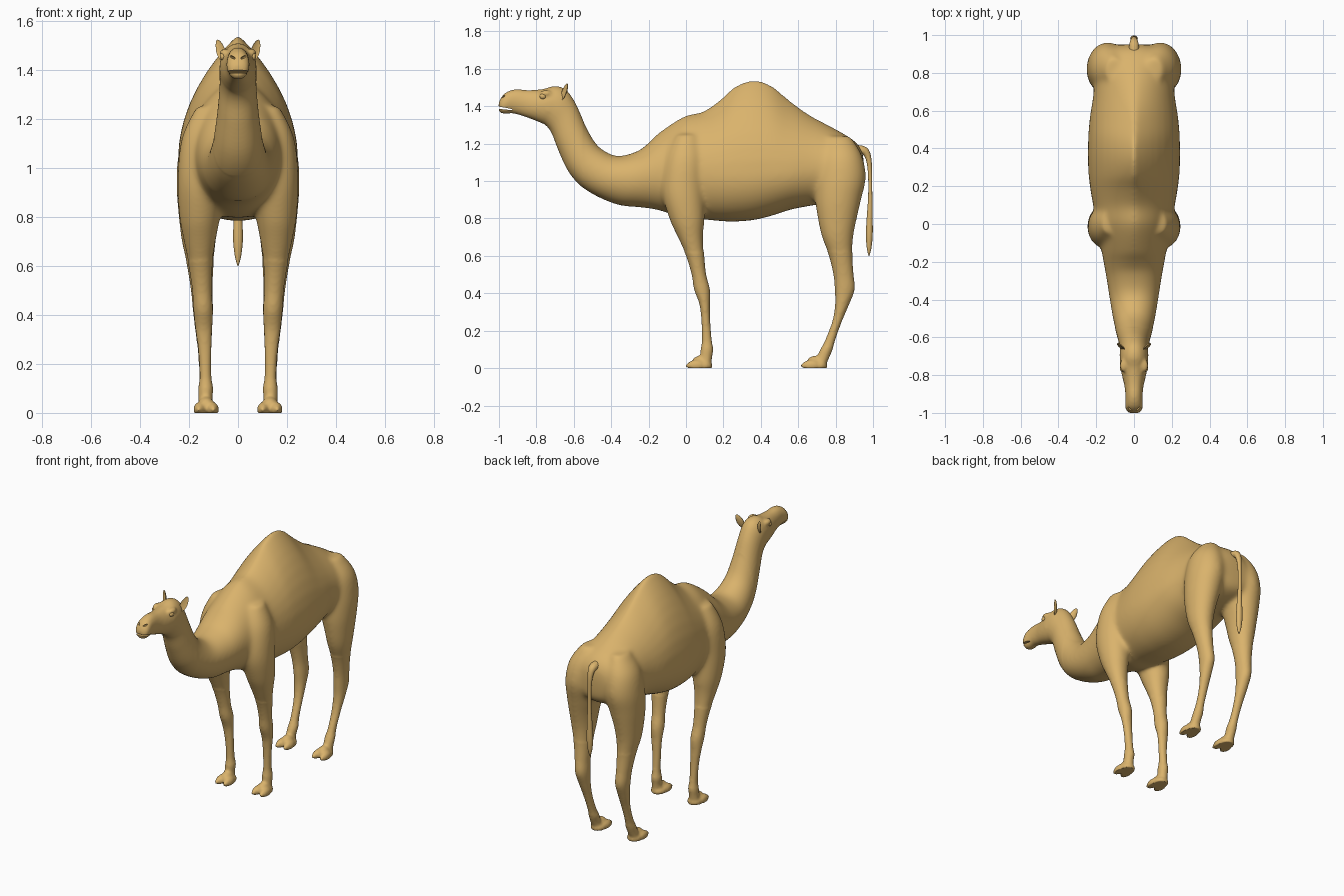
import bpy, bmesh, math
from mathutils import Vector, Matrix

if "Cube" in bpy.data.objects:
    bpy.data.objects.remove(bpy.data.objects["Cube"])

tan = bpy.data.materials.new("camel_tan")
tan.diffuse_color = (0.70, 0.45, 0.15, 1)
tan.use_nodes = True
tan.node_tree.nodes["Principled BSDF"].inputs["Base Color"].default_value = tan.diffuse_color


def spline(rows, steps=5):
    """Catmull-Rom interpolation of rows of numbers."""
    out = []
    for i in range(len(rows) - 1):
        a, b, c, d = rows[max(i - 1, 0)], rows[i], rows[i + 1], rows[min(i + 2, len(rows) - 1)]
        for s in range(steps):
            t = s / steps
            out.append([0.5 * (2 * q + (r - p) * t + (2 * p - 5 * q + 4 * r - w) * t * t
                               + (3 * q - p - 3 * r + w) * t ** 3)
                        for p, q, r, w in zip(a, b, c, d)])
    return out + [list(rows[-1])]


def loft(bm, rings):
    """Skin closed rings of points and cap both ends."""
    rows = [[bm.verts.new(p) for p in ring] for ring in rings]
    n = len(rows[0])
    for a, b in zip(rows, rows[1:]):
        for i in range(n):
            j = (i + 1) % n
            bm.faces.new((a[i], a[j], b[j], b[i]))
    bm.faces.new(rows[0][::-1])
    bm.faces.new(rows[-1])


def ball(bm, centre, radii, rot=Matrix()):
    m = Matrix.Translation(centre) @ rot @ Matrix.Diagonal((*radii, 1))
    bmesh.ops.create_uvsphere(bm, u_segments=24, v_segments=16, radius=1, matrix=m)


def finish(bm, name):
    bmesh.ops.recalc_face_normals(bm, faces=bm.faces[:])
    me = bpy.data.meshes.new(name)
    bm.to_mesh(me)
    bm.free()
    me.materials.append(tan)
    me.shade_smooth()
    ob = bpy.data.objects.new(name, me)
    bpy.context.collection.objects.link(ob)
    return ob


ANG = [2 * math.pi * i / 40 for i in range(40)]


def body_ring(yt, zt, yb, zb, w, p):
    """Section from a top and a bottom point; p pinches the upper half."""
    top, bot = Vector((0, yt, zt)), Vector((0, yb, zb))
    mid = bot.lerp(top, 0.7 - 0.2 * p)
    ring = []
    for a in ANG:
        s, c = math.sin(a), math.cos(a)
        x = math.copysign(abs(c) ** (p if s > 0 else 0.9), c) * w
        pt = mid + (top - mid) * s if s > 0 else mid - (bot - mid) * s
        ring.append(pt + Vector((x, 0, 0)))
    return ring


def leg_ring(side, z, yf, yb, xi, xo):
    return [Vector((side * ((xi + xo) / 2 + (xo - xi) / 2 * math.cos(a)),
                    (yf + yb) / 2 + (yb - yf) / 2 * math.sin(a), z)) for a in ANG]


# Torso with hump, rump to chest: top y, top z, bottom y, bottom z, half width, pinch
torso = [(.952, 1.09, .95, 1.02, .04, 1), (.942, 1.155, .94, .96, .12, 1),
         (.90, 1.215, .90, .92, .175, 1), (.80, 1.278, .80, .89, .205, 1.2),
         (.663, 1.353, .68, .87, .217, 1.5), (.556, 1.433, .56, .847, .235, 1.8),
         (.45, 1.519, .45, .812, .243, 1.9), (.353, 1.542, .353, .79, .245, 1.9),
         (.26, 1.508, .25, .783, .24, 1.8), (.18, 1.435, .17, .787, .23, 1.6),
         (.09, 1.372, .09, .795, .215, 1.4), (-.01, 1.347, 0, .80, .20, 1.3),
         (-.14, 1.262, -.15, .845, .172, 1.2), (-.20, 1.205, -.25, .86, .157, 1.1)]
# Neck and head, chest to lips
neck_head = [(-.26, 1.16, -.353, .87, .143, 1), (-.36, 1.134, -.46, .91, .127, 1),
             (-.433, 1.16, -.556, .968, .112, 1), (-.487, 1.209, -.63, 1.053, .097, 1),
             (-.54, 1.305, -.685, 1.17, .083, 1), (-.59, 1.415, -.718, 1.255, .075, 1),
             (-.64, 1.487, -.75, 1.298, .076, 1), (-.70, 1.508, -.785, 1.315, .074, 1),
             (-.765, 1.492, -.83, 1.333, .064, 1), (-.84, 1.486, -.88, 1.35, .05, .9),
             (-.915, 1.49, -.925, 1.362, .045, .9), (-.965, 1.472, -.965, 1.36, .047, .9),
             (-.992, 1.44, -.99, 1.364, .038, .9), (-1.002, 1.415, -1.0, 1.375, .02, .9)]
# Legs, top to ankle: z, front y, back y, inner x, outer x
front_leg = [(1.25, -.05, .06, .09, .17), (1.12, -.11, .10, .05, .23), (.95, -.13, .10, .05, .247),
             (.80, -.09, .10, .072, .24), (.70, -.045, .092, .09, .222), (.60, .0, .098, .104, .202),
             (.50, .03, .108, .107, .187), (.42, .043, .128, .102, .182), (.34, .072, .128, .105, .174),
             (.25, .082, .130, .108, .162), (.15, .085, .138, .108, .157), (.10, .078, .146, .101, .162),
             (.06, .075, .14, .104, .162), (.02, .07, .135, .10, .165)]
hind_leg = [(1.24, .75, .88, .06, .15), (1.14, .71, .94, .035, .222), (1.02, .69, .962, .03, .248),
            (.90, .69, .937, .05, .25), (.80, .704, .914, .075, .242), (.70, .726, .895, .09, .23),
            (.60, .764, .890, .10, .208), (.50, .788, .896, .104, .192), (.42, .795, .902, .102, .184),
            (.34, .797, .872, .105, .175), (.25, .782, .834, .108, .164), (.15, .744, .798, .108, .158),
            (.10, .718, .784, .101, .162), (.06, .70, .768, .104, .162), (.02, .69, .75, .10, .165)]

bm = bmesh.new()
loft(bm, [body_ring(*r) for r in spline(torso + neck_head)])
for side in (-1, 1):
    for rows, toe_y in ((front_leg, 0), (hind_leg, .615)):
        loft(bm, [leg_ring(side, *r) for r in spline(rows)])
        # Foot pad, two toes and nails
        ball(bm, (side * .13, toe_y + .09, .012), (.046, .052, .03))
        ball(bm, (side * .13, toe_y + .075, .03), (.034, .045, .036))
        for dx in (-.027, .027):
            ball(bm, (side * .13 + dx, toe_y + .055, .014), (.025, .05, .03))
            ball(bm, (side * .13 + dx * 1.1, toe_y + .014, .014), (.012, .017, .013))
    # Brow ridge and cheek
    ball(bm, (side * .054, -.75, 1.468), (.021, .035, .018))
    ball(bm, (side * .045, -.73, 1.39), (.03, .05, .05))
body = finish(bm, "camel_body")


def apply_modifier(ob, kind, **settings):
    m = ob.modifiers.new(kind, kind)
    for k, v in settings.items():
        setattr(m, k, v)
    bpy.context.view_layer.objects.active = ob
    bpy.ops.object.modifier_apply(modifier=m.name)


# Fuse the parts, then soften the joins more than the small details
apply_modifier(body, 'REMESH', mode='VOXEL', voxel_size=0.008)
bm = bmesh.new()
bm.from_mesh(body.data)
big = [v for v in bm.verts if v.co.z > .62 and v.co.y > -.55]
for verts, count in ((bm.verts[:], 3), (big, 22)):
    for _ in range(count):
        bmesh.ops.smooth_vert(bm, verts=verts, factor=0.5,
                              use_axis_x=True, use_axis_y=True, use_axis_z=True)
for v in bm.verts:          # flat soles
    v.co.z = max(v.co.z, 0)
bm.to_mesh(body.data)
bm.free()

# Mouth slit and nostrils
bm = bmesh.new()
ball(bm, (0, -.985, 1.390), (.075, .065, .006), Matrix.Rotation(math.radians(-8), 4, 'X'))
for side in (-1, 1):
    ball(bm, (side * .024, -.985, 1.452), (.014, .022, .005), Matrix.Rotation(side * -.5, 4, 'Y'))
cutter = finish(bm, "mouth_cutter")
cutter.hide_render = True
apply_modifier(body, 'BOOLEAN', operation='DIFFERENCE', solver='EXACT', object=cutter)
bpy.data.objects.remove(cutter)
body.data.materials.clear()
body.data.materials.append(tan)
body.data.shade_smooth()
body.select_set(True)
bpy.context.view_layer.objects.active = body
bpy.ops.object.shade_smooth_by_angle(angle=math.radians(50))

# Tail: y, z, half width, half depth
tail = [(.915, 1.165, .028, .028), (.955, 1.16, .024, .022), (.976, 1.12, .017, .015),
        (.984, 1.04, .012, .011), (.985, .92, .012, .011), (.982, .80, .017, .016),
        (.980, .71, .020, .018), (.979, .64, .013, .012), (.978, .60, .002, .002)]
bm = bmesh.new()
path = spline(tail)
rings = []
for i, (y, z, w, d) in enumerate(path):
    a, b = path[max(i - 1, 0)], path[min(i + 1, len(path) - 1)]
    t = Vector((0, b[0] - a[0], b[1] - a[1])).normalized()
    n = Vector((0, -t.z, t.y))
    rings.append([Vector((w * math.cos(g), y, z)) + n * d * math.sin(g) for g in ANG[::2]])
loft(bm, rings)
finish(bm, "tail")

# Ears (cupped leaves) and eyes
for side, word in ((-1, "left"), (1, "right")):
    bm = bmesh.new()
    ball(bm, (0, 0, 0), (.021, .012, .050))
    for v in bm.verts:
        if v.co.y < 0:
            v.co.y *= -.3
        v.co.x *= 1 - 4 * max(v.co.z, 0)
    rot = Matrix.Rotation(side * .3, 4, 'Y') @ Matrix.Rotation(-.35, 4, 'X') @ Matrix.Rotation(side * .5, 4, 'Z')
    bm.transform(Matrix.Translation((side * .071, -.652, 1.477)) @ rot)
    finish(bm, word + "_ear")
    bm = bmesh.new()
    ball(bm, (side * .062, -.765, 1.453), (.012, .017, .015))
    finish(bm, word + "_eye")
